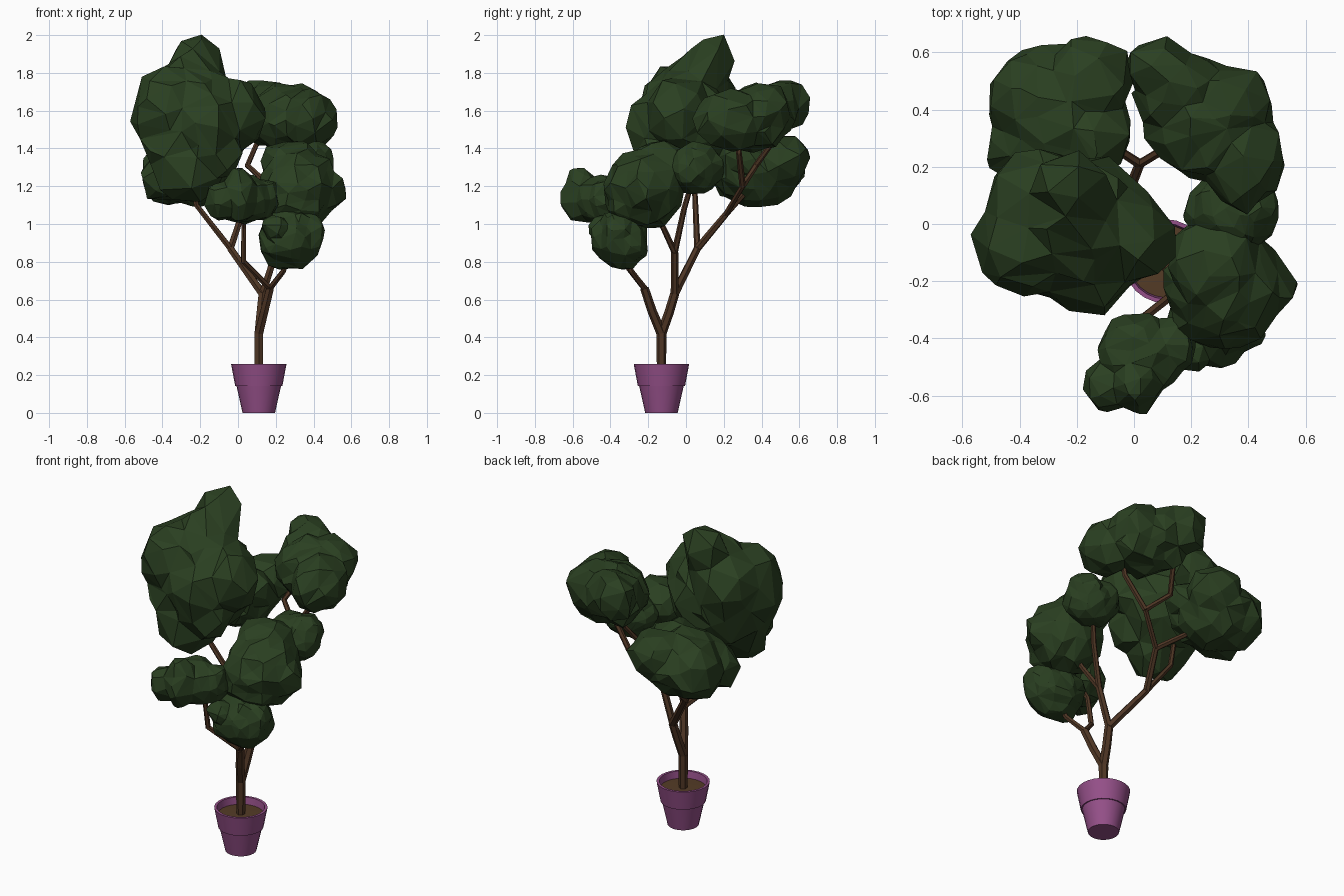
import bpy, bmesh, math
from mathutils import Vector, noise

cube = bpy.data.objects.get("Cube")
if cube:
    bpy.data.objects.remove(cube, do_unlink=True)


def material(name, colour):
    mat = bpy.data.materials.new(name)
    mat.use_nodes = True
    mat.diffuse_color = (*colour, 1)
    mat.node_tree.nodes["Principled BSDF"].inputs["Base Color"].default_value = (*colour, 1)
    return mat


LEAF = material("leaf green", (0.023, 0.05, 0.015))
BARK = material("bark brown", (0.078, 0.037, 0.018))
POT = material("pot purple", (0.3, 0.08, 0.25))
SOIL = material("soil brown", (0.09, 0.045, 0.02))
POT_X, POT_Y = 0.11, -0.13


def finish(name, bm, mat, smooth=False):
    bmesh.ops.recalc_face_normals(bm, faces=bm.faces)
    mesh = bpy.data.meshes.new(name)
    bm.to_mesh(mesh)
    bm.free()
    mesh.materials.append(mat)
    obj = bpy.data.objects.new(name, mesh)
    bpy.context.collection.objects.link(obj)
    if smooth:
        bpy.ops.object.select_all(action='DESELECT')
        obj.select_set(True)
        bpy.context.view_layer.objects.active = obj
        bpy.ops.object.shade_smooth_by_angle(angle=math.radians(30))
    return obj


def lathe(name, profile, mat):
    """Spin a radius/height profile about the pot's axis."""
    bm = bmesh.new()
    verts = [bm.verts.new((r, 0, z)) for r, z in profile]
    edges = [bm.edges.new(pair) for pair in zip(verts, verts[1:])]
    bmesh.ops.spin(bm, geom=verts + edges, cent=(0, 0, 0), axis=(0, 0, 1),
                   angle=math.tau, steps=24, use_merge=True)
    bmesh.ops.remove_doubles(bm, verts=bm.verts, dist=0.0005)
    obj = finish(name, bm, mat, smooth=True)
    obj.location = (POT_X, POT_Y, 0)


def branch(name, points, radii, sides=6):
    """Tapered faceted tube along a bent path."""
    bm = bmesh.new()
    pts = [Vector(p) for p in points]
    rings = []
    for i, p in enumerate(pts):
        along = (pts[min(i + 1, len(pts) - 1)] - pts[max(i - 1, 0)]).normalized()
        side = along.cross(Vector((0, 1, 0.1))).normalized()
        other = along.cross(side)
        r = radii[0] + (radii[1] - radii[0]) * i / (len(pts) - 1)
        turns = [math.tau * (k + 0.5) / sides for k in range(sides)]
        rings.append([bm.verts.new(p + r * (math.cos(a) * side + math.sin(a) * other))
                      for a in turns])
    for low, high in zip(rings, rings[1:]):
        for k in range(sides):
            n = (k + 1) % sides
            bm.faces.new((low[k], low[n], high[n], high[k]))
    bm.faces.new(rings[0])
    bm.faces.new(rings[-1])
    finish(name, bm, BARK)


def foliage(name, *lobes, keep=0.04):
    """Faceted clump: outermost surface of several ellipsoids, roughened and simplified."""
    centre = Vector(lobes[0][0])
    bm = bmesh.new()
    bmesh.ops.create_icosphere(bm, subdivisions=5, radius=1)
    for v in bm.verts:
        ray = v.co.normalized()
        reach = 0
        for pos, size in lobes:
            size = size if isinstance(size, tuple) else (size,) * 3
            d = Vector([a / s for a, s in zip(ray, size)])
            c = Vector([a / s for a, s in zip(Vector(pos) - centre, size)])
            dd, dc = d.dot(d), d.dot(c)
            disc = dc * dc - dd * (c.dot(c) - 1)
            if disc > 0:
                reach = max(reach, (dc + math.sqrt(disc)) / dd)
        spot = centre + ray * reach
        v.co = spot + ray * 0.024 * noise.noise(spot * 12)
    obj = finish(name, bm, LEAF)
    obj.modifiers.new("facets", 'DECIMATE').ratio = keep


# Pot with stepped rim, and soil inside
lathe("pot", [(0, 0), (0.086, 0), (0.118, 0.143), (0.125, 0.143), (0.147, 0.26),
              (0.132, 0.26), (0.124, 0.2)], POT)
lathe("soil", [(0, 0.222), (0.127, 0.218)], SOIL)

# Trunk and main limbs
fork = (0.11, -0.13, 0.42)
front_knot = (0.17, -0.22, 0.66)
back_knot = (0.13, -0.06, 0.63)
right_knot = (0.2, -0.06, 0.85)
left_knot = (-0.04, 0.06, 0.87)
rear_knot = (0.02, 0.21, 1.05)
top_knot = (0.17, 0.3, 1.2)
branch("trunk", [(POT_X, POT_Y, 0.2), (POT_X, POT_Y, 0.32), fork], (0.024, 0.027))
branch("front_limb", [fork, (0.14, -0.18, 0.54), front_knot], (0.026, 0.023))
branch("back_limb", [fork, (0.12, -0.09, 0.53), back_knot], (0.026, 0.024))
branch("right_limb", [back_knot, right_knot], (0.021, 0.019))
branch("left_limb", [back_knot, left_knot], (0.023, 0.02))
branch("rear_limb", [left_knot, rear_knot], (0.02, 0.017))
branch("top_limb", [rear_knot, top_knot], (0.016, 0.015))

# Twigs reaching into the clumps
twigs = {
    "low": [front_knot, (0.24, -0.29, 0.75), (0.29, -0.35, 0.88)],
    "front": [front_knot, (0.03, -0.33, 0.8), (0.03, -0.36, 0.98), (0.03, -0.43, 1.1)],
    "right": [right_knot, (0.27, -0.12, 0.98), (0.3, -0.18, 1.1)],
    "side": [right_knot, (0.28, -0.01, 1.08), (0.33, 0.04, 1.25)],
    "left": [left_knot, (-0.22, 0.05, 1.1), (-0.26, 0.04, 1.3)],
    "rear": [rear_knot, (-0.12, 0.3, 1.15), (-0.22, 0.35, 1.22)],
    "top": [top_knot, (0.3, 0.28, 1.38), (0.32, 0.28, 1.5)],
    "top_rear": [top_knot, (0.05, 0.37, 1.31), (0.11, 0.47, 1.45), (0.1, 0.5, 1.55)],
}
for name, path in twigs.items():
    branch(name + "_twig", path, (0.017, 0.013))

# Leaf clumps
foliage("crown_foliage",
        ((-0.22, -0.01, 1.53), (0.28, 0.25, 0.3)),
        ((-0.37, -0.07, 1.6), (0.19, 0.17, 0.24)),
        ((-0.02, -0.05, 1.58), (0.16, 0.15, 0.19)),
        ((-0.15, -0.14, 1.52), 0.17),
        ((-0.14, -0.12, 1.4), (0.16, 0.15, 0.18)),
        ((-0.32, -0.08, 1.42), (0.18, 0.17, 0.18)),
        ((-0.32, 0.08, 1.66), (0.19, 0.18, 0.2)),
        ((-0.23, 0.06, 1.77), (0.15, 0.16, 0.14)),
        ((-0.22, 0.14, 1.86), (0.13, 0.11, 0.13)),
        ((-0.21, 0.18, 1.91), (0.08, 0.06, 0.09)),
        ((-0.26, -0.12, 1.28), (0.18, 0.15, 0.16)))
foliage("left_rear_foliage",
        ((-0.26, 0.38, 1.28), (0.23, 0.24, 0.18)),
        ((-0.36, 0.43, 1.28), (0.15, 0.17, 0.17)),
        ((-0.16, 0.5, 1.34), (0.15, 0.15, 0.14)),
        ((-0.37, 0.27, 1.25), (0.14, 0.13, 0.13)),
        ((-0.15, 0.31, 1.34), (0.13, 0.14, 0.13)))
foliage("right_rear_foliage",
        ((0.26, 0.36, 1.56), (0.22, 0.2, 0.17)),
        ((0.38, 0.24, 1.55), (0.14, 0.19, 0.16)),
        ((0.32, 0.42, 1.6), (0.16, 0.14, 0.14)),
        ((0.14, 0.43, 1.57), (0.13, 0.13, 0.15)),
        ((0.16, 0.49, 1.62), (0.14, 0.11, 0.14)),
        ((0.08, 0.55, 1.63), (0.11, 0.1, 0.13)))
foliage("side_foliage",
        ((0.34, 0.05, 1.29), (0.16, 0.14, 0.13)),
        ((0.41, 0.06, 1.32), (0.09, 0.13, 0.11)))
foliage("right_foliage",
        ((0.32, -0.21, 1.19), (0.21, 0.2, 0.21)),
        ((0.28, -0.14, 1.31), (0.16, 0.16, 0.13)),
        ((0.44, -0.21, 1.18), 0.12),
        ((0.3, -0.31, 1.16), (0.17, 0.12, 0.17)))
foliage("low_foliage",
        ((0.28, -0.35, 0.92), (0.17, 0.15, 0.16)),
        ((0.37, -0.36, 0.96), 0.09),
        ((0.2, -0.45, 0.98), 0.07))
foliage("front_foliage",
        ((0.03, -0.45, 1.13), (0.16, 0.13, 0.13)),
        ((0.13, -0.42, 1.13), (0.09, 0.1, 0.11)),
        ((-0.08, -0.56, 1.12), (0.1, 0.09, 0.1)),
        ((0.01, -0.56, 1.15), (0.09, 0.1, 0.14)))
